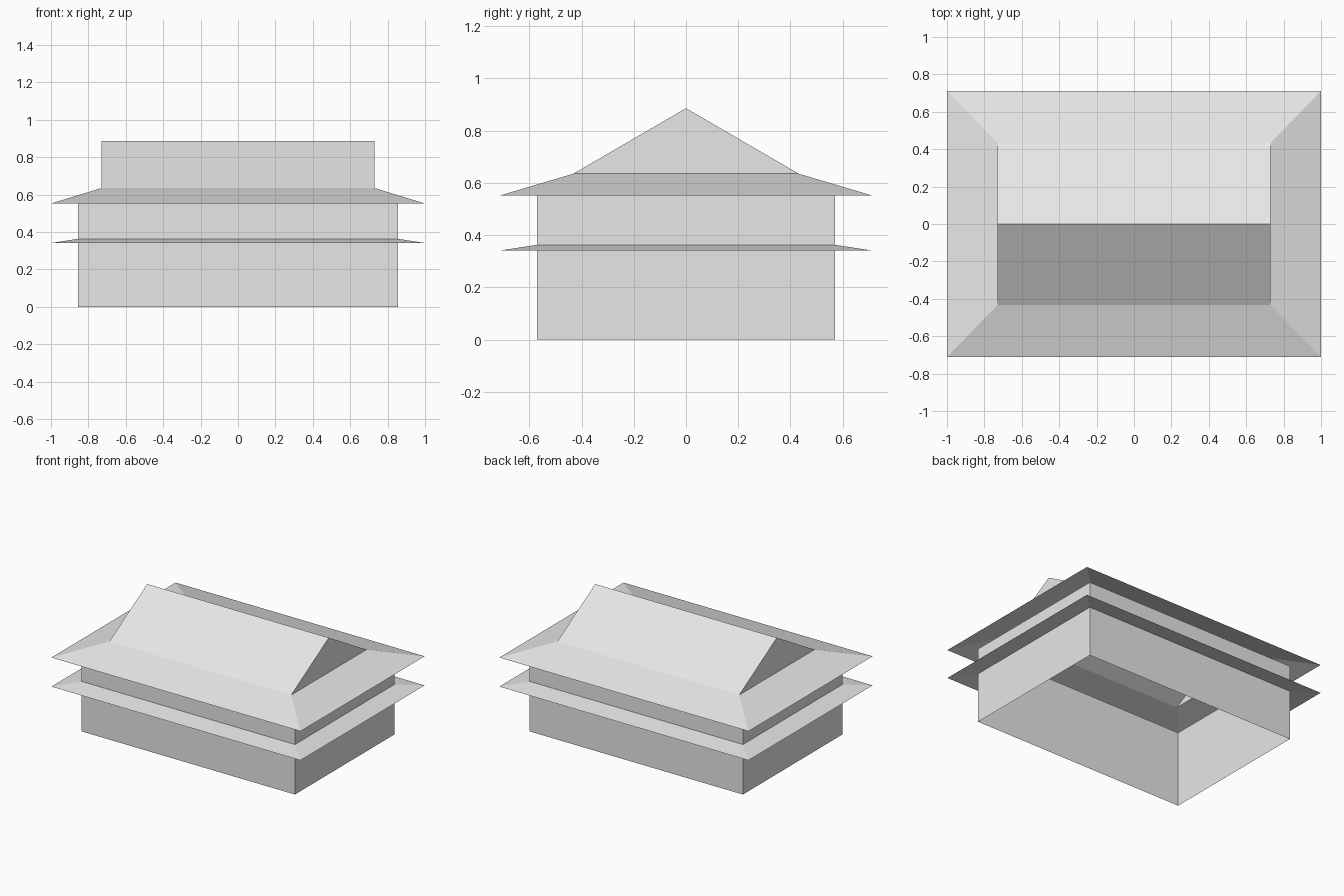
import bpy
import bmesh

cube = bpy.data.objects.get("Cube")
if cube:
    bpy.data.objects.remove(cube, do_unlink=True)

# One plain grey for the whole building
GREY = (0.8, 0.8, 0.8, 1.0)
grey = bpy.data.materials.new("plain grey")
grey.use_nodes = True
grey.diffuse_color = GREY
grey.node_tree.nodes["Principled BSDF"].inputs["Base Color"].default_value = GREY

# Half sizes (x, y) and heights
WALL, EAVE, FOLD = (0.856, 0.57), (1.0, 0.712), (0.729, 0.432)
Z_LOW_EAVE, Z_LOW_TOP = 0.341, 0.363
Z_EAVE, Z_FOLD, Z_RIDGE = 0.552, 0.635, 0.886


def finish(name, bm):
    mesh = bpy.data.meshes.new(name)
    bm.to_mesh(mesh)
    bm.free()
    mesh.materials.append(grey)
    obj = bpy.data.objects.new(name, mesh)
    bpy.context.collection.objects.link(obj)
    return obj


def ring(bm, half, z):
    x, y = half
    return [bm.verts.new((sx * x, sy * y, z))
            for sx, sy in ((-1, -1), (1, -1), (1, 1), (-1, 1))]


def band(name, low, z_low, high, z_high):
    """Open four-sided sheet between two rectangles."""
    bm = bmesh.new()
    a, b = ring(bm, low, z_low), ring(bm, high, z_high)
    for i in range(4):
        j = (i + 1) % 4
        bm.faces.new((a[i], a[j], b[j], b[i]))
    return finish(name, bm)


# Walls, open at the bottom, and the two sloping skirts
band("walls", WALL, 0, WALL, Z_EAVE)
band("lower_eave", EAVE, Z_LOW_EAVE, WALL, Z_LOW_TOP)
band("upper_eave", EAVE, Z_EAVE, FOLD, Z_FOLD)

# Gabled roof above the upper skirt, with closed triangular ends
bm = bmesh.new()
fl, fr, br, bl = ring(bm, FOLD, Z_FOLD)
left_end, right_end = [bm.verts.new((s * FOLD[0], 0, Z_RIDGE)) for s in (-1, 1)]
for face in ((fl, fr, right_end, left_end), (br, bl, left_end, right_end),
             (fr, br, right_end), (bl, fl, left_end)):
    bm.faces.new(face)
finish("gable_roof", bm)
